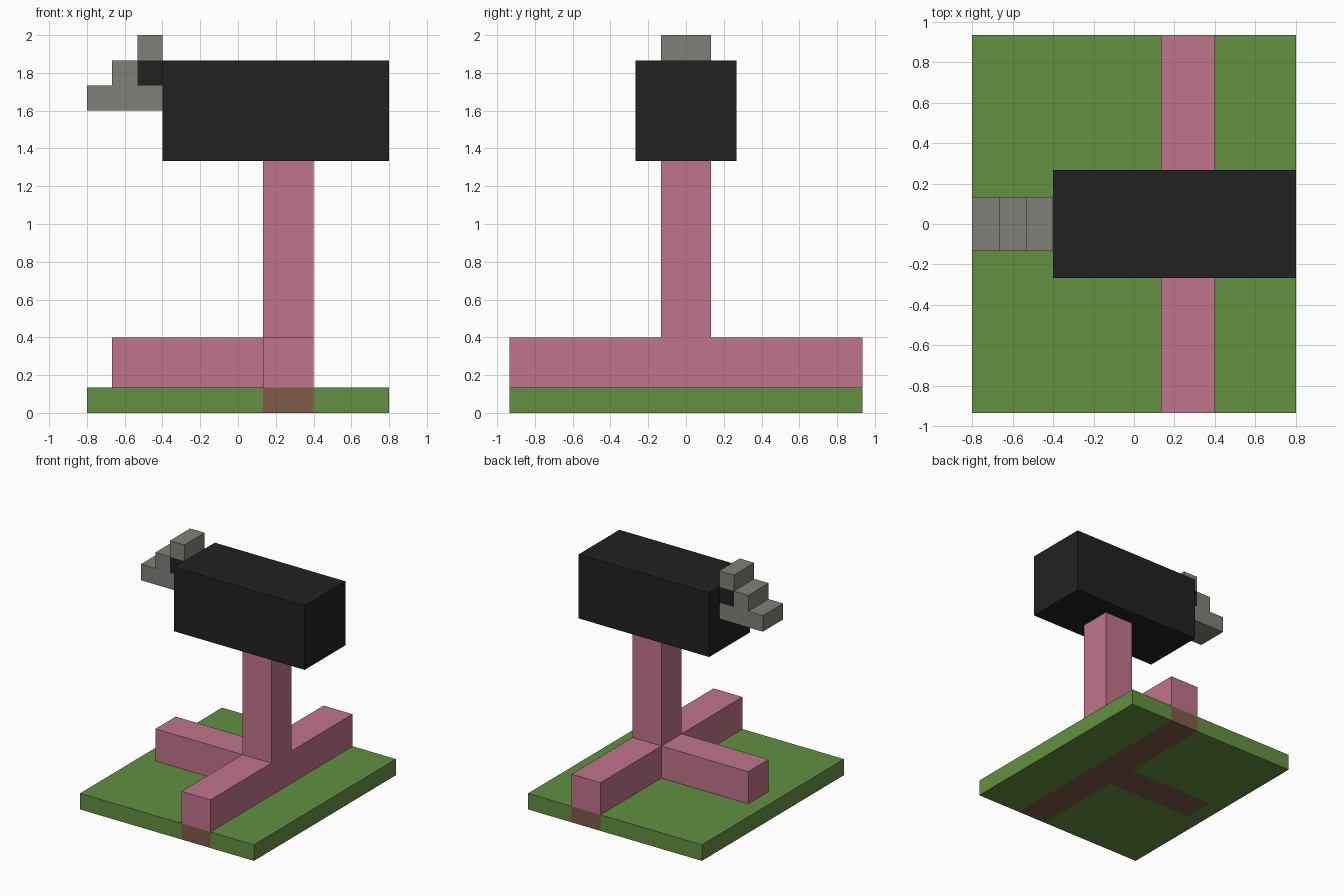
import bpy
import bmesh
from mathutils import Vector

cube = bpy.data.objects.get("Cube")
if cube:
    bpy.data.objects.remove(cube, do_unlink=True)

U = 2 / 15  # one block; all sizes below are in blocks


def material(name, rgb):
    def linear(c):
        c /= 255
        return c / 12.92 if c <= 0.04045 else ((c + 0.055) / 1.055) ** 2.4
    colour = [linear(c) for c in rgb] + [1]
    mat = bpy.data.materials.new(name)
    mat.use_nodes = True
    mat.diffuse_color = colour
    mat.node_tree.nodes["Principled BSDF"].inputs["Base Color"].default_value = colour
    return mat


green = material("grass green", (98, 144, 65))
brown = material("soil brown", (125, 92, 70))
pink = material("pink", (192, 116, 139))
black = material("soft black", (33, 33, 33))
grey = material("warm grey", (128, 128, 121))


def prism(name, profile, y0, y1, mats, cuts=(), accent=None):
    """Extrude an x-z profile along y, slice it, and colour faces by a rule."""
    bm = bmesh.new()
    face = bm.faces.new([bm.verts.new((x, y0, z)) for x, z in profile])
    ext = bmesh.ops.extrude_face_region(bm, geom=[face], use_keep_orig=True)
    moved = [g for g in ext["geom"] if isinstance(g, bmesh.types.BMVert)]
    bmesh.ops.translate(bm, verts=moved, vec=(0, y1 - y0, 0))
    for axis, value in cuts:
        normal = Vector((0, 0, 0))
        normal[axis] = 1
        bmesh.ops.bisect_plane(bm, geom=bm.verts[:] + bm.edges[:] + bm.faces[:],
                               plane_co=normal * value, plane_no=normal)
    bmesh.ops.recalc_face_normals(bm, faces=bm.faces[:])
    if accent:
        for f in bm.faces:
            f.material_index = int(accent(f.calc_center_median()))
    bmesh.ops.scale(bm, verts=bm.verts[:], vec=(U, U, U))
    mesh = bpy.data.meshes.new(name)
    bm.to_mesh(mesh)
    bm.free()
    for mat in mats:
        mesh.materials.append(mat)
    obj = bpy.data.objects.new(name, mesh)
    bpy.context.collection.objects.link(obj)
    return obj


def box(name, x, y, z, mats, cuts=(), accent=None):
    profile = [(x[0], z[0]), (x[1], z[0]), (x[1], z[1]), (x[0], z[1])]
    return prism(name, profile, y[0], y[1], mats, cuts, accent)


# Ground slab, brown wherever the stand rests on it
def under_stand(c):
    return 1 < c.x < 3 or (-5 < c.x < 1 and abs(c.y) < 1)


box("ground_slab", (-6, 6), (-7, 7), (0, 1), [green, brown],
    [(0, -5), (0, 1), (0, 3), (1, -1), (1, 1)], under_stand)

# Pink stand
box("cross_rail", (1, 3), (-7, 7), (1, 3), [pink])
box("side_rail", (-5, 1), (-1, 1), (1, 3), [pink])
box("post", (1, 3), (-1, 1), (3, 10), [pink])

# Body on top of the post
box("body", (-3, 6), (-2, 2), (10, 14), [black])

# Stepped head with a black square eye on each side
steps = [(-6, 12), (-3, 12), (-3, 15), (-4, 15), (-4, 14), (-5, 14), (-5, 13), (-6, 13)]
prism("stepped_head", steps, -1, 1, [grey, black],
      [(0, -4), (2, 13), (2, 14)],
      lambda c: -4 < c.x < -3 and 13 < c.z < 14)
